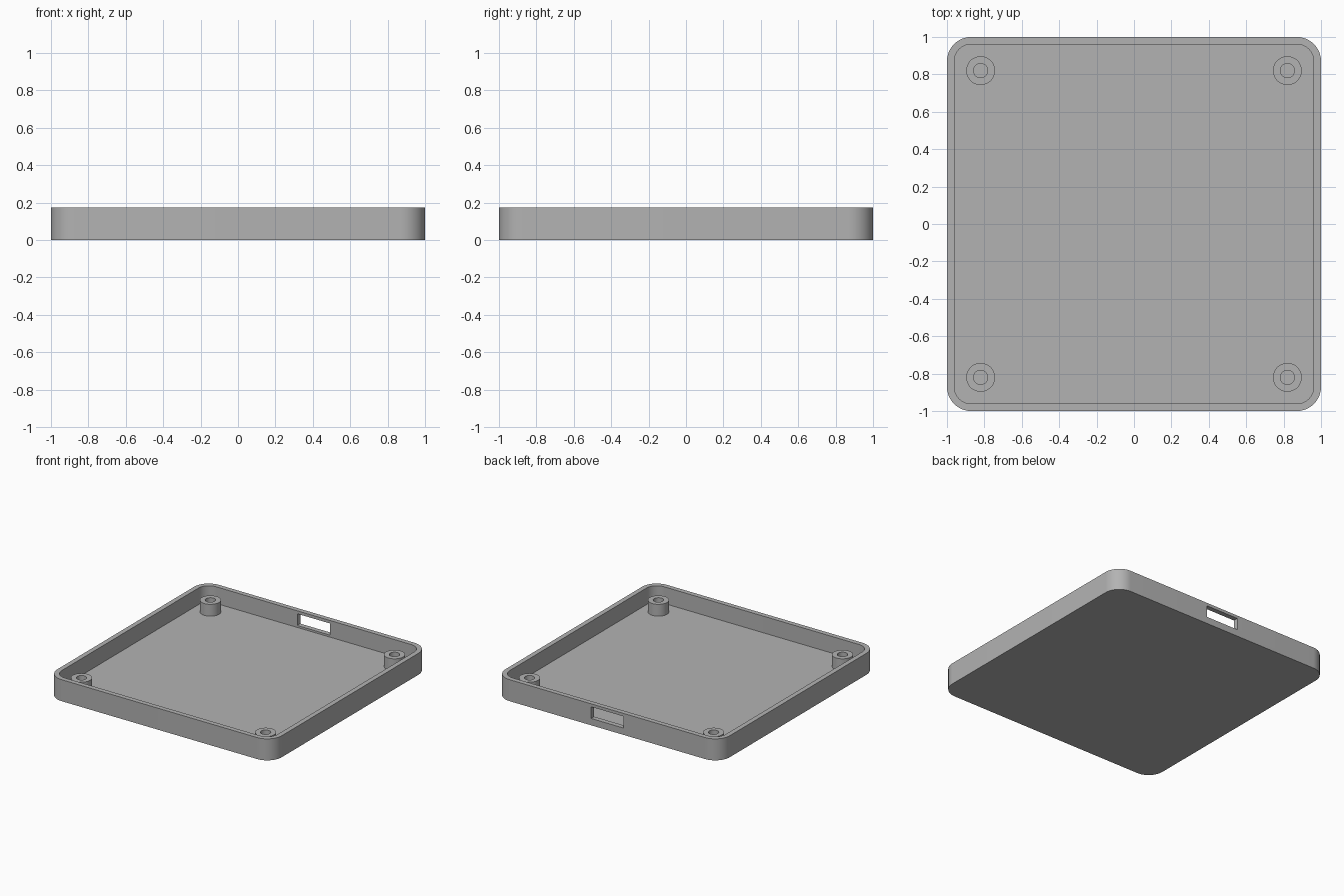
import bpy, bmesh, math

if "Cube" in bpy.data.objects:
    bpy.data.objects.remove(bpy.data.objects["Cube"], do_unlink=True)

HEIGHT, FLOOR, WALL = 0.173, 0.039, 0.039
RADIUS = 0.13
POST_TOP, POST_R, HOLE_R, POST_AT = 0.134, 0.077, 0.038, 0.82

grey = bpy.data.materials.new("plain grey")
grey.use_nodes = True
colour = (0.45, 0.45, 0.45, 1)
grey.diffuse_color = colour
grey.node_tree.nodes["Principled BSDF"].inputs["Base Color"].default_value = colour


def make_object(name, bm):
    bmesh.ops.recalc_face_normals(bm, faces=bm.faces)
    mesh = bpy.data.meshes.new(name)
    bm.to_mesh(mesh)
    bm.free()
    mesh.materials.append(grey)
    obj = bpy.data.objects.new(name, mesh)
    bpy.context.collection.objects.link(obj)
    return obj


def select_only(obj):
    bpy.ops.object.select_all(action="DESELECT")
    obj.select_set(True)
    bpy.context.view_layer.objects.active = obj


def smooth(obj):
    select_only(obj)
    bpy.ops.object.shade_smooth_by_angle(angle=math.radians(30))


def circle(bm, cx, cy, r, z, n=48):
    angles = [math.tau * i / n for i in range(n)]
    return [bm.verts.new((cx + r * math.cos(a), cy + r * math.sin(a), z)) for a in angles]


def rounded_square(bm, half, r, z, steps=16):
    verts = []
    for corner, (sx, sy) in enumerate([(1, 1), (-1, 1), (-1, -1), (1, -1)]):
        for i in range(steps + 1):
            a = (corner + i / steps) * math.pi / 2
            verts.append(bm.verts.new((sx * (half - r) + r * math.cos(a),
                                       sy * (half - r) + r * math.sin(a), z)))
    return verts


def bridge(bm, a, b):
    for i in range(len(a)):
        j = (i + 1) % len(a)
        bm.faces.new((a[i], a[j], b[j], b[i]))


# Open tray: outer wall, rim, inner wall and floor
bm = bmesh.new()
inner = 1 - WALL
rings = [rounded_square(bm, half, r, z) for half, r, z in (
    (1, RADIUS, 0), (1, RADIUS, HEIGHT),
    (inner, RADIUS - WALL, HEIGHT), (inner, RADIUS - WALL, FLOOR))]
for lower, upper in zip(rings, rings[1:]):
    bridge(bm, lower, upper)
bm.faces.new(rings[0])
bm.faces.new(rings[-1])
tray = make_object("tray", bm)

# Cable slot through the back wall
bm = bmesh.new()
bmesh.ops.create_cube(bm, size=1)
bmesh.ops.scale(bm, vec=(0.29, 0.16, 0.094), verts=bm.verts)
bmesh.ops.translate(bm, vec=(0, 1, 0.102), verts=bm.verts)
cutter = make_object("slot_cutter", bm)
cutter.hide_render = True
cut = tray.modifiers.new("slot", "BOOLEAN")
cut.operation = "DIFFERENCE"
cut.solver = "EXACT"
cut.object = cutter
select_only(tray)
bpy.ops.object.modifier_apply(modifier=cut.name)
bpy.data.objects.remove(cutter, do_unlink=True)
smooth(tray)

# Hollow screw posts in the four corners
for y_name, sy in (("front", -1), ("back", 1)):
    for x_name, sx in (("right", -1), ("left", 1)):
        bm = bmesh.new()
        rings = [circle(bm, sx * POST_AT, sy * POST_AT, r, z) for r, z in (
            (HOLE_R, FLOOR - 0.01), (POST_R, FLOOR - 0.01),
            (POST_R, POST_TOP), (HOLE_R, POST_TOP))]
        for i in range(4):
            bridge(bm, rings[i], rings[(i + 1) % 4])
        smooth(make_object(f"{y_name}_{x_name}_screw_post", bm))
